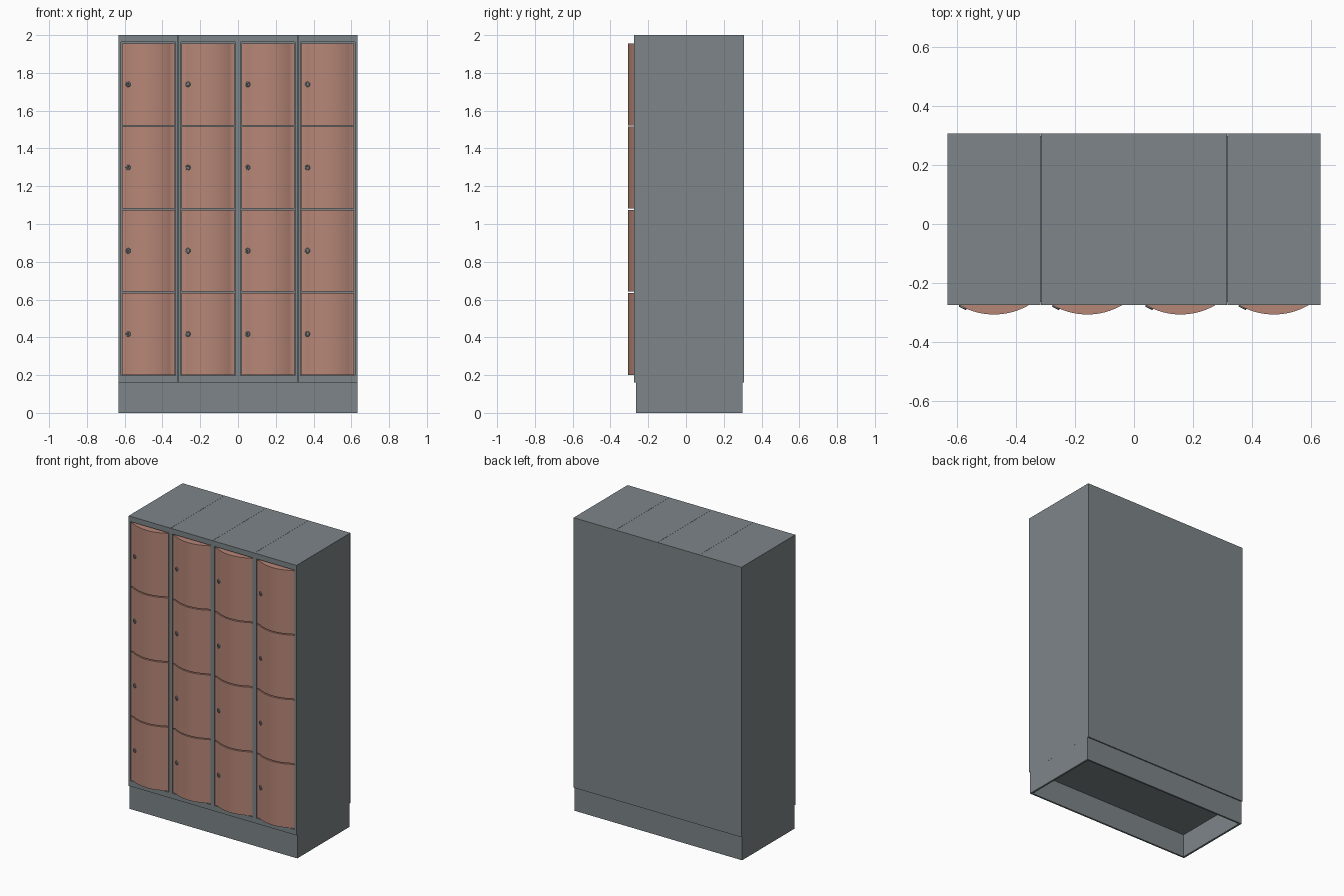
import bpy, bmesh, math
from mathutils import Vector, Matrix

if "Cube" in bpy.data.objects:
    bpy.data.objects.remove(bpy.data.objects["Cube"])

COLS, ROWS = 4, 4
PITCH = 0.3165
HALF_W = PITCH * COLS / 2
FRONT, BACK, NOSE = -0.274, 0.307, -0.307
BASE_Z, TOP_Z = 0.16, 2.0
DOOR_Z, DOOR_PITCH, GAP = 0.201, 0.4405, 0.007
DOOR_HALF, BOW_HALF, RADIUS = 0.1405, 0.124, 0.235


def paint(name, rgb):
    m = bpy.data.materials.new(name)
    m.diffuse_color = (*rgb, 1)
    m.use_nodes = True
    m.node_tree.nodes["Principled BSDF"].inputs["Base Color"].default_value = m.diffuse_color
    return m


DOOR_PAINT = paint("door_paint", (0.47, 0.24, 0.185))
STEEL = paint("steel_grey", (0.205, 0.235, 0.246))


def finish(name, bm, mat=STEEL, smooth=False):
    bmesh.ops.recalc_face_normals(bm, faces=bm.faces)
    me = bpy.data.meshes.new(name)
    bm.to_mesh(me)
    bm.free()
    ob = bpy.data.objects.new(name, me)
    bpy.context.collection.objects.link(ob)
    me.materials.append(mat)
    if smooth:
        bpy.ops.object.select_all(action='DESELECT')
        ob.select_set(True)
        bpy.context.view_layer.objects.active = ob
        bpy.ops.object.shade_smooth_by_angle(angle=math.radians(40))
    return ob


def loft(name, rings, **kw):
    """Join successive vertex loops with quads and cap both ends."""
    bm = bmesh.new()
    loops = [[bm.verts.new(p) for p in r] for r in rings]
    n = len(loops[0])
    for a, b in zip(loops, loops[1:]):
        for i in range(n):
            j = (i + 1) % n
            bm.faces.new((a[i], a[j], b[j], b[i]))
    bm.faces.new(loops[0])
    bm.faces.new(loops[-1])
    return finish(name, bm, **kw)


def rect_xz(x0, x1, z0, z1, y):
    return [(x0, y, z0), (x1, y, z0), (x1, y, z1), (x0, y, z1)]


def rect_xy(x, y0, y1, z):
    return [(-x, y0, z), (x, y0, z), (x, y1, z), (-x, y1, z)]


def arc_y(x):
    return NOSE + RADIUS - math.sqrt(RADIUS ** 2 - x ** 2)


def door(name, cx, z0, z1):
    # bowed front between two flat side flanges, flat back
    steps = 20
    flange = arc_y(BOW_HALF)
    prof = [(cx - DOOR_HALF, flange)]
    for i in range(steps + 1):
        x = BOW_HALF * (2 * i / steps - 1)
        prof.append((cx + x, arc_y(x)))
    prof += [(cx + DOOR_HALF, flange),
             (cx + DOOR_HALF, -0.255), (cx - DOOR_HALF, -0.255)]
    loft(name, [[(x, y, z) for x, y in prof] for z in (z0, z1)],
         mat=DOOR_PAINT, smooth=True)


def lock(name, cx, z):
    # round lock standing along the door's surface normal, with a sunk key face
    off = -0.106
    normal = Vector((off, arc_y(off) - NOSE - RADIUS, 0)).normalized()
    rot = normal.to_track_quat('Z', 'Y').to_matrix().to_4x4()
    m = Matrix.Translation((cx + off, arc_y(off), z)) @ rot
    rings = []
    for r, h in ((0.014, -0.004), (0.014, 0.003), (0.012, 0.005),
                 (0.008, 0.005), (0.007, 0.003)):
        rings.append([m @ Vector((r * math.cos(a), r * math.sin(a), h))
                      for a in (2 * math.pi * k / 20 for k in range(20))])
    loft(name, rings, smooth=True)
    # key slot bar
    bm = bmesh.new()
    bmesh.ops.create_cube(bm, size=1, matrix=m @ Matrix.Translation((0, 0, 0.003))
                          @ Matrix.Diagonal((0.003, 0.009, 0.003, 1)))
    finish(name + "_slot", bm)


# plinth: open underneath, thin walls
loft("plinth", [
    rect_xy(HALF_W - 0.0006, -0.265, 0.299, BASE_Z),
    rect_xy(HALF_W - 0.0006, -0.265, 0.299, 0),
    rect_xy(HALF_W - 0.014, -0.253, 0.287, 0),
    rect_xy(HALF_W - 0.014, -0.253, 0.287, BASE_Z - 0.001)])

# one-piece back panel
loft("back_panel", [rect_xz(-HALF_W, HALF_W, BASE_Z, TOP_Z, y)
                    for y in (BACK - 0.002, BACK)])

for c in range(COLS):
    cx = (c - (COLS - 1) / 2) * PITCH
    h = PITCH / 2 - 0.0005
    o = DOOR_HALF + 0.004
    opening = (cx - o, cx + o, DOOR_Z - 0.004, DOOR_Z + ROWS * DOOR_PITCH + 0.001)
    # cabinet column with a recessed door opening
    loft(f"cabinet_column_{c + 1}", [
        rect_xz(cx - h, cx + h, BASE_Z, TOP_Z, BACK - 0.002),
        rect_xz(cx - h, cx + h, BASE_Z, TOP_Z, FRONT),
        rect_xz(*opening, FRONT),
        rect_xz(*opening, -0.253)])
    for r in range(ROWS):
        z0 = DOOR_Z + r * DOOR_PITCH
        z1 = z0 + DOOR_PITCH - GAP
        door(f"door_{c + 1}_{r + 1}", cx, z0, z1)
        lock(f"lock_{c + 1}_{r + 1}", cx, (z0 + z1) / 2)
